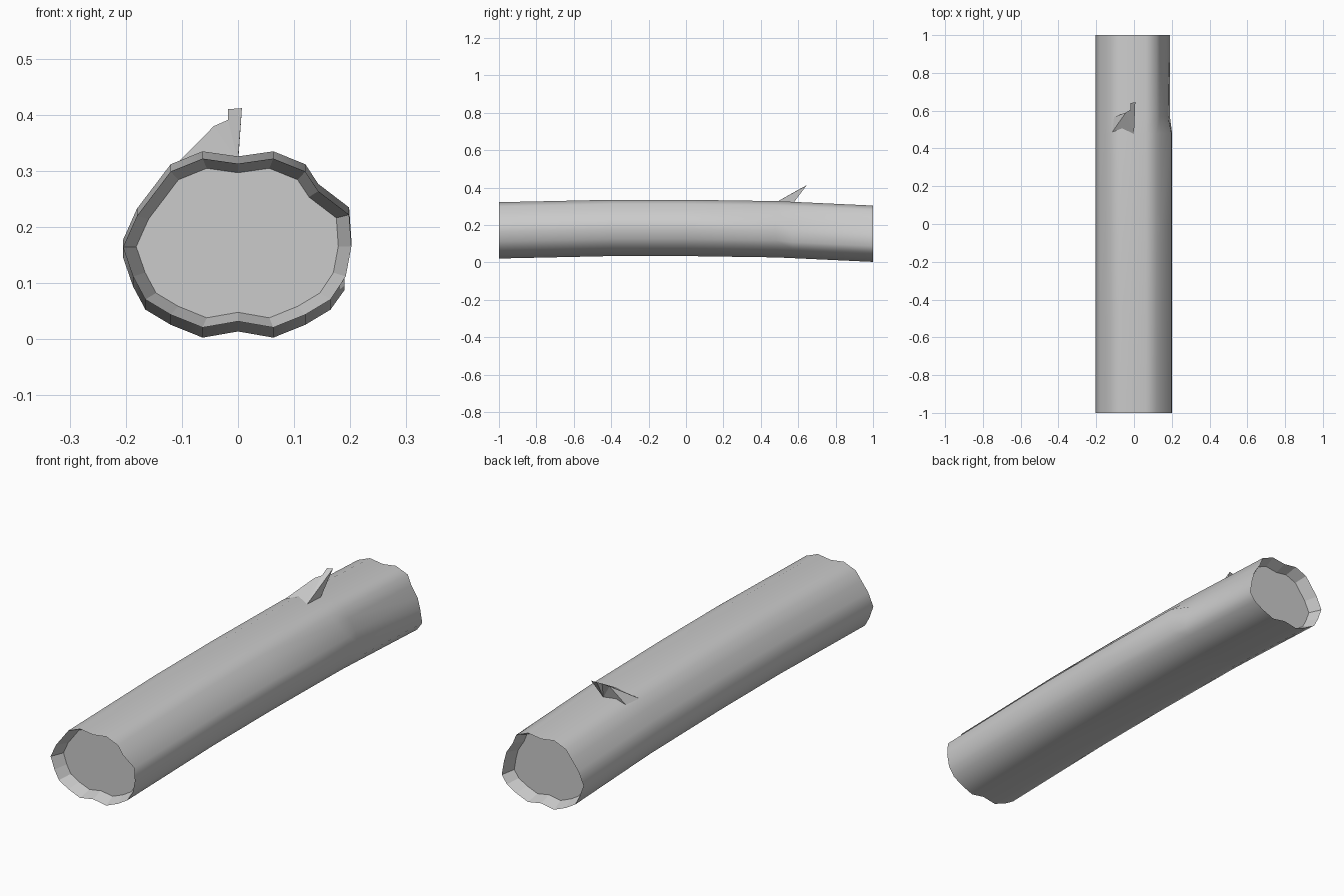
import bpy
import bmesh
from math import radians

cube = bpy.data.objects.get("Cube")
if cube:
    bpy.data.objects.remove(cube, do_unlink=True)

GREY = (0.6, 0.6, 0.6, 1.0)
bark = bpy.data.materials.new("grey_bark")
bark.use_nodes = True
bark.diffuse_color = GREY
bark.node_tree.nodes["Principled BSDF"].inputs["Base Color"].default_value = GREY


def make_object(name, bm):
    bmesh.ops.recalc_face_normals(bm, faces=bm.faces)
    mesh = bpy.data.meshes.new(name)
    bm.to_mesh(mesh)
    bm.free()
    mesh.materials.append(bark)
    obj = bpy.data.objects.new(name, mesh)
    bpy.context.collection.objects.link(obj)
    return obj


# Lumpy trunk outline (x, z) at mid length, clockwise from the top
OUTLINE = [(0, .326), (.063, .335), (.12, .312), (.143, .277), (.198, .235),
           (.202, .178), (.192, .125), (.165, .084), (.12, .057), (.063, .034),
           (0, .045), (-.063, .034), (-.12, .057), (-.165, .084), (-.187, .125),
           (-.205, .177), (-.18, .233), (-.148, .275), (-.12, .312), (-.063, .335)]
# Shaved hollow on the left flank near the back: point index -> shift
HOLLOW = {3: (-.006, -.006), 4: (-.03, -.012), 5: (-.022, 0), 6: (-.002, -.006)}
CENTRE = .185
# Stations along the trunk: y, sag, hollow depth, scale
STATIONS = [(-.945, -.013, 0, .885), (-1, -.013, 0, 1), (-.4, 0, 0, 1),
            (0, 0, 0, 1), (.48, -.007, 0, 1), (.57, -.011, 1, 1),
            (1, -.031, 1, 1), (.945, -.031, 1, .885)]

# Trunk with recessed ends
bm = bmesh.new()
rings = []
for y, sag, hollow, scale in STATIONS:
    ring = []
    for i, (x, z) in enumerate(OUTLINE):
        dx, dz = HOLLOW.get(i, (0, 0))
        x, z = x + dx * hollow, z + dz * hollow
        ring.append(bm.verts.new((x * scale, y, CENTRE + (z - CENTRE) * scale + sag)))
    rings.append(ring)
count = len(OUTLINE)
for a, b in zip(rings, rings[1:]):
    for i in range(count):
        j = (i + 1) % count
        bm.faces.new((a[i], a[j], b[j], b[i]))
bm.faces.new(rings[0])
bm.faces.new(rings[-1])
trunk = make_object("trunk", bm)
bpy.ops.object.select_all(action='DESELECT')
trunk.select_set(True)
bpy.context.view_layer.objects.active = trunk
bpy.ops.object.shade_smooth_by_angle(angle=radians(55))
# Crisp cut ends
for poly in trunk.data.polygons:
    if abs(poly.center.y) > .94:
        poly.use_smooth = False

# Broken branch stub leaning backwards
bm = bmesh.new()
base_l, base_r, back_r, back_l, tip_r, tip_l, notch, shoulder = [
    bm.verts.new(p) for p in [
        (-.12, .48, .302), (0, .475, .318), (0, .57, .312), (-.11, .565, .302),
        (.007, .645, .412), (-.018, .64, .41), (-.018, .605, .391), (-.043, .59, .38)]]
for face in [(base_l, base_r, shoulder), (base_r, notch, shoulder),
             (base_r, tip_r, notch), (tip_r, tip_l, notch),
             (base_r, back_r, tip_r), (back_r, tip_l, tip_r),
             (back_r, notch, tip_l), (back_r, shoulder, notch),
             (back_r, back_l, shoulder), (back_l, base_l, shoulder),
             (base_l, back_l, back_r, base_r)]:
    bm.faces.new(face)
make_object("branch_stub", bm)
